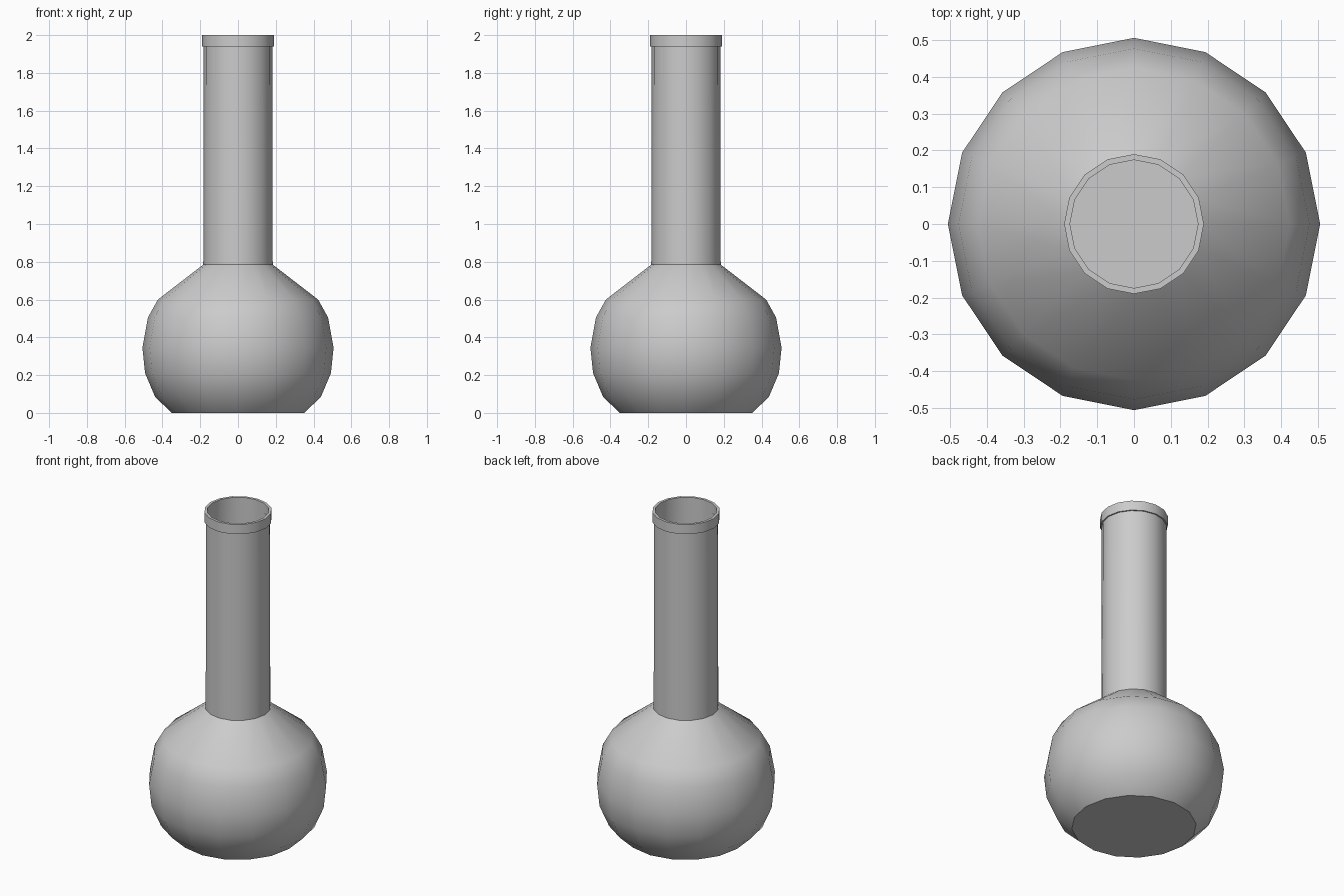
import bpy, bmesh, math

cube = bpy.data.objects.get("Cube")
if cube:
    bpy.data.objects.remove(cube, do_unlink=True)

SIDES = 16

# Single plain grey glaze
grey = bpy.data.materials.new("plain grey")
grey.use_nodes = True
grey.diffuse_color = (0.6, 0.6, 0.6, 1)
grey.node_tree.nodes["Principled BSDF"].inputs["Base Color"].default_value = (0.6, 0.6, 0.6, 1)


def lathe(name, profile, closed=False):
    """Revolve (radius, height) points about z; points on the axis merge."""
    bm = bmesh.new()
    verts = [bm.verts.new((r, 0, z)) for r, z in profile]
    edges = [bm.edges.new(pair) for pair in zip(verts, verts[1:])]
    if closed:
        edges.append(bm.edges.new((verts[-1], verts[0])))
    bmesh.ops.spin(bm, geom=verts + edges, cent=(0, 0, 0), axis=(0, 0, 1),
                   angle=math.tau, steps=SIDES, use_duplicate=False)
    bmesh.ops.remove_doubles(bm, verts=bm.verts, dist=0.0005)
    bmesh.ops.recalc_face_normals(bm, faces=bm.faces)
    mesh = bpy.data.meshes.new(name)
    bm.to_mesh(mesh)
    bm.free()
    mesh.materials.append(grey)
    obj = bpy.data.objects.new(name, mesh)
    bpy.context.collection.objects.link(obj)
    bpy.ops.object.select_all(action="DESELECT")
    obj.select_set(True)
    bpy.context.view_layer.objects.active = obj
    bpy.ops.object.shade_smooth_by_angle(angle=math.radians(35))
    return obj


# Hollow body: flat base, round belly and straight neck, then back down inside
outer = [(0.35, 0), (0.438, 0.083), (0.492, 0.21), (0.506, 0.345),
         (0.477, 0.505), (0.424, 0.6), (0.184, 0.785), (0.182, 1.95)]
wall = 0.005
inner = [(r - wall, max(z, wall)) for r, z in reversed(outer)]
lathe("vase_body", [(0, 0)] + outer + inner + [(0, wall)])

# Raised lip around the mouth
lathe("mouth_rim", [(0.19, 1.94), (0.19, 2.0), (0.174, 2.0), (0.174, 1.94)], closed=True)
